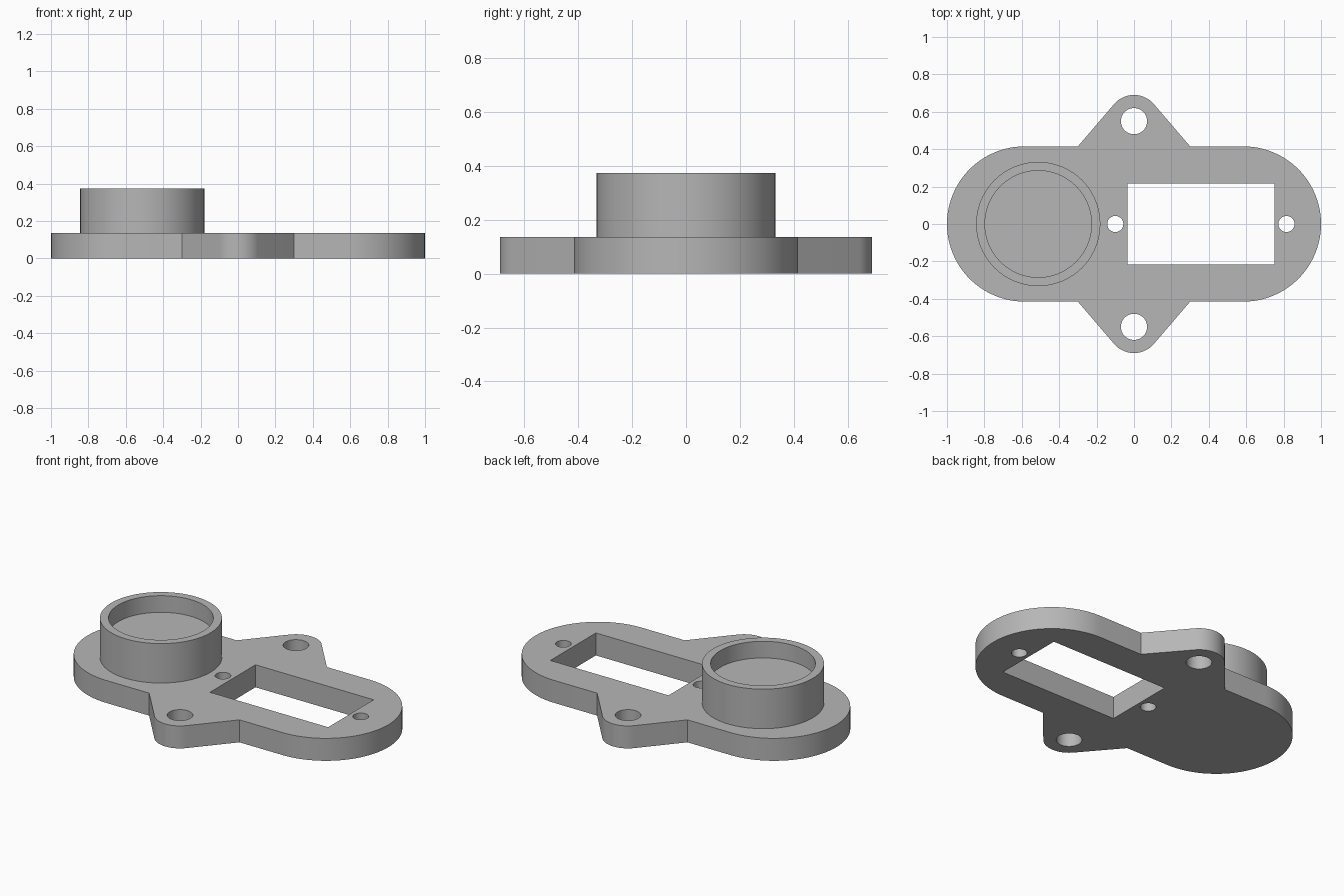
import bpy
import bmesh
from math import cos, sin, radians, pi

cube = bpy.data.objects.get("Cube")
if cube:
    bpy.data.objects.remove(cube, do_unlink=True)

GREY = (0.47, 0.47, 0.47, 1)
THICK = 0.135
mat = bpy.data.materials.new("plain grey")
mat.use_nodes = True
mat.diffuse_color = GREY
mat.node_tree.nodes["Principled BSDF"].inputs["Base Color"].default_value = GREY


def arc(x, y, r, start, end, steps):
    """Points along an arc, angles in degrees."""
    angles = [radians(start + (end - start) * i / steps) for i in range(steps + 1)]
    return [(x + r * cos(a), y + r * sin(a)) for a in angles]


def circle(x, y, r, steps=48):
    return arc(x, y, r, 0, 360, steps)[:-1]


def finish(bm, name):
    bmesh.ops.recalc_face_normals(bm, faces=bm.faces)
    mesh = bpy.data.meshes.new(name)
    bm.to_mesh(mesh)
    bm.free()
    mesh.materials.append(mat)
    obj = bpy.data.objects.new(name, mesh)
    bpy.context.collection.objects.link(obj)
    bpy.ops.object.select_all(action="DESELECT")
    obj.select_set(True)
    bpy.context.view_layer.objects.active = obj
    bpy.ops.object.shade_smooth_by_angle(angle=radians(30))
    return obj


# Plate outline: one round end and one ear, then the same turned half round
half = arc(0.585, 0, 0.415, -90, 90, 48)
half += [(0.3, 0.415)] + arc(0, 0.55, 0.14, 40.6, 139.4, 20) + [(-0.3, 0.415)]
outline = half + [(-x, -y) for x, y in half]

# Openings: rectangular window, its two screw holes and the ear holes
window = [(-0.035, -0.216), (0.75, -0.216), (0.75, 0.216), (-0.035, 0.216)]
holes = [window, circle(-0.1, 0, 0.043), circle(0.815, 0, 0.043),
         circle(0, 0.55, 0.07), circle(0, -0.55, 0.07)]

# Mounting plate: fill the flat shape, then extrude it
bm = bmesh.new()
for loop in [outline] + holes:
    verts = [bm.verts.new((x, y, 0)) for x, y in loop]
    for a, b in zip(verts, verts[1:] + verts[:1]):
        bm.edges.new((a, b))
bmesh.ops.triangle_fill(bm, edges=bm.edges[:], use_beauty=True, normal=(0, 0, 1))
top = bmesh.ops.extrude_face_region(bm, geom=bm.faces[:], use_keep_orig=True)
bmesh.ops.translate(bm, verts=[v for v in top["geom"] if isinstance(v, bmesh.types.BMVert)],
                    vec=(0, 0, THICK))
finish(bm, "mounting_plate")

# Round cup: spin a stepped profile round its axis
profile = [(0, THICK - 0.01), (0.332, THICK - 0.01), (0.332, 0.372),
           (0.285, 0.372), (0.285, 0.272), (0, 0.272)]
bm = bmesh.new()
verts = [bm.verts.new((r, 0, z)) for r, z in profile]
edges = [bm.edges.new(pair) for pair in zip(verts, verts[1:])]
bmesh.ops.spin(bm, geom=verts + edges, cent=(0, 0, 0), axis=(0, 0, 1),
               angle=2 * pi, steps=96)
bmesh.ops.remove_doubles(bm, verts=bm.verts[:], dist=0.0001)
cup = finish(bm, "round_cup")
cup.location.x = -0.512
